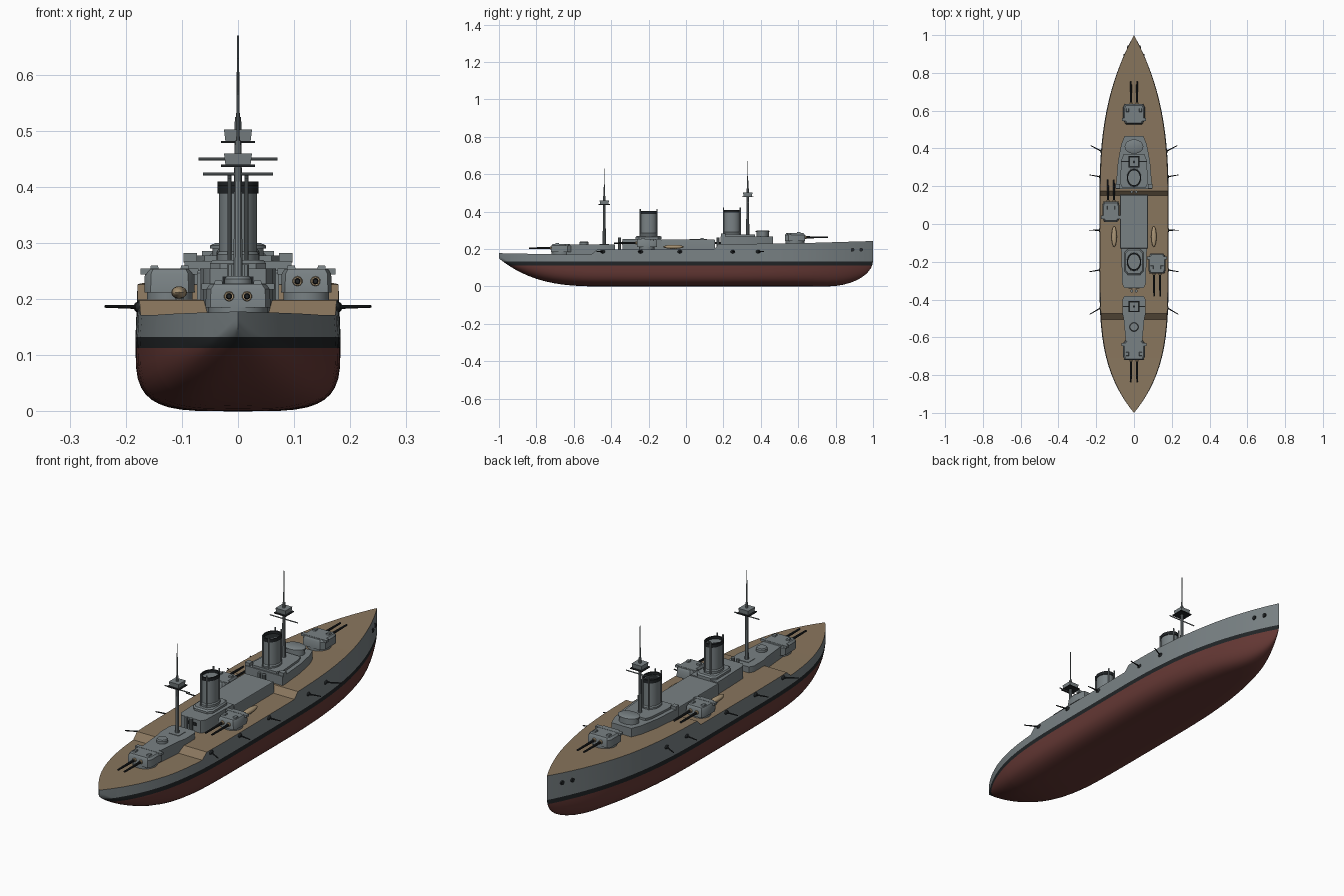
import bpy, bmesh, math
from mathutils import Vector

if "Cube" in bpy.data.objects:
    bpy.data.objects.remove(bpy.data.objects["Cube"])


def material(name, rgb):
    m = bpy.data.materials.new(name)
    m.diffuse_color = (*rgb, 1)
    m.use_nodes = True
    m.node_tree.nodes["Principled BSDF"].inputs["Base Color"].default_value = m.diffuse_color
    return m


RED = material("bottom_red", (0.13, 0.04, 0.035))
BLACK = material("boot_black", (0.015, 0.018, 0.02))
GREY = material("ship_grey", (0.19, 0.22, 0.23))
DECK = material("deck_wood", (0.25, 0.18, 0.11))
TAN = material("boat_tan", (0.40, 0.30, 0.18))


def finish(name, bm, mats=(GREY,), angle=35):
    bmesh.ops.remove_doubles(bm, verts=bm.verts, dist=1e-5)
    bmesh.ops.recalc_face_normals(bm, faces=bm.faces)
    me = bpy.data.meshes.new(name)
    bm.to_mesh(me)
    bm.free()
    ob = bpy.data.objects.new(name, me)
    bpy.context.collection.objects.link(ob)
    for m in mats:
        me.materials.append(m)
    bpy.ops.object.select_all(action='DESELECT')
    ob.select_set(True)
    bpy.context.view_layer.objects.active = ob
    bpy.ops.object.shade_smooth_by_angle(angle=math.radians(angle))
    return ob


def loft(name, outline, levels, at=(0, 0), mat=GREY, turn=1):
    """Stack scaled copies of an outline at (z, scale) levels."""
    bm = bmesh.new()
    rings = [[bm.verts.new((at[0] + turn * x * s, at[1] + turn * y * s, z)) for x, y in outline]
             for z, s in levels]
    n = len(outline)
    for a, b in zip(rings, rings[1:]):
        for i in range(n):
            bm.faces.new((a[i], a[(i + 1) % n], b[(i + 1) % n], b[i]))
    bm.faces.new(rings[0])
    bm.faces.new(rings[-1])
    return finish(name, bm, (mat,))


def mirrored(half):
    return half + [(-x, y) for x, y in reversed(half)]


def ellipse(rx, ry, n=28):
    return [(rx * math.cos(2 * math.pi * i / n), ry * math.sin(2 * math.pi * i / n)) for i in range(n)]


def rect(hx, hy):
    return mirrored([(hx, -hy), (hx, hy)])


def rod(name, p, q, r0, r1=None, mat=GREY, n=10):
    p, q = Vector(p), Vector(q)
    bm = bmesh.new()
    bmesh.ops.create_cone(bm, cap_ends=True, segments=n, radius1=r0,
                          radius2=r0 if r1 is None else r1, depth=(q - p).length)
    bm.transform((q - p).to_track_quat('Z', 'Y').to_matrix().to_4x4())
    bmesh.ops.translate(bm, verts=bm.verts, vec=(p + q) / 2)
    return finish(name, bm, (mat,))


def blob(name, at, size, mat=GREY):
    bm = bmesh.new()
    bmesh.ops.create_uvsphere(bm, u_segments=16, v_segments=10, radius=1)
    bmesh.ops.scale(bm, verts=bm.verts, vec=size)
    bmesh.ops.translate(bm, verts=bm.verts, vec=at)
    return finish(name, bm, (mat,))


# hull lines: half breadth, keel rise and stepped deck height along y
def half_width(y):
    if y > 0.1:
        return 0.183 * (1 - ((y - 0.1) / 0.9) ** 2.7)
    if y < -0.2:
        return 0.183 * (1 - ((-y - 0.2) / 0.8) ** 3.6)
    return 0.183


def keel(y):
    if y > 0.75:
        return 0.14 * (1 - math.sqrt(max(0, 1 - ((y - 0.75) / 0.25) ** 2)))
    return 0.15 * ((-0.4 - y) / 0.6) ** 3.2 if y < -0.4 else 0


STEPS = [(-1, .178), (-.7, .172), (-.505, .172), (-.475, .198), (.15, .2), (.175, .226), (.6, .231), (1, .243)]


def deck(y):
    for (a, za), (b, zb) in zip(STEPS, STEPS[1:]):
        if y <= b:
            return za + (zb - za) * (y - a) / (b - a)
    return STEPS[-1][1]


# hull
bm = bmesh.new()
ys = sorted({round(-math.cos(math.pi * i / 44), 5) for i in range(45)} | {s[0] for s in STEPS})
rings = []
for y in ys:
    w, k, d = half_width(y), keel(y), deck(y)
    zt, p = max(0.13, k + 0.02), 2 / (4 - 2.1 * abs(y) ** 3)
    half = []
    for i in range(11):
        a = math.pi / 2 * i / 10
        c = max(0, math.cos(a))
        half.append((w * math.sin(a) ** p, k + (zt - k) * (1 - c ** p)))
    half.append((w * 0.98, d))
    pts = [(-x, z) for x, z in reversed(half[1:])] + half
    rings.append([bm.verts.new((x, y, z)) for x, z in pts])
for a, b in zip(rings, rings[1:]):
    for i in range(len(a)):
        j = (i + 1) % len(a)
        f = bm.faces.new((a[i], a[j], b[j], b[i]))
        f.material_index = 3 if j == 0 else 2
bmesh.ops.remove_doubles(bm, verts=bm.verts, dist=1e-5)
for z in (0.113, 0.133):
    bmesh.ops.bisect_plane(bm, geom=bm.verts[:] + bm.edges[:] + bm.faces[:], plane_co=(0, 0, z), plane_no=(0, 0, 1))
for f in bm.faces:
    if f.material_index != 3:
        z = f.calc_center_median().z
        f.material_index = 0 if z < 0.113 else 1 if z < 0.133 else 2
finish("hull", bm, (RED, BLACK, GREY, DECK), 30)


# twin-gun turrets
def turret(name, x, y, z, turn, hw, gun):
    body = mirrored([(hw * .75, -.055), (hw, -.035), (hw, .035), (hw * .85, .053)])
    loft(name + "_barbette", ellipse(hw * .9, hw * .9), [(z - .03, 1), (z + .002, 1)], (x, y))
    loft(name + "_house", body, [(z, 1), (z + .033, .98), (z + .042, .86)], (x, y), turn=turn)
    loft(name + "_sight_bar", rect(hw + .007, .009), [(z + .032, 1), (z + .043, 1)], (x, y - turn * .03))
    for s in (-1, 1):
        gx = x + s * .016
        rod(name + "_mantlet", (gx, y + turn * .045, z + .02), (gx, y + turn * .06, z + .02), .01, .008, TAN)
        rod(name + "_barrel", (gx, y + turn * .05, z + .02), (gx, y + turn * gun, z + .02), .006, .004, BLACK)
        loft(name + "_hood", rect(.008, .01), [(z + .04, 1), (z + .048, .8)], (x + s * hw * .6, y + turn * .02))


turret("fore_turret", 0, .583, .243, 1, .057, .175)
turret("aft_turret", 0, -.668, .185, -1, .058, .172)
turret("port_turret", -.122, .066, .212, 1, .045, .17)
turret("starboard_turret", .122, -.21, .212, -1, .045, .175)

# deckhouses
loft("middle_house", rect(.073, .143), [(.19, 1), (.247, 1), (.251, .98)], (0, .012))
loft("aft_funnel_house", mirrored([(.05, -.34), (.062, -.32), (.068, -.13)]), [(.19, 1), (.255, 1)])
loft("aft_funnel_base", mirrored([(.032, -.07), (.05, -.05), (.05, .05), (.032, .07)]),
     [(.25, 1), (.264, 1), (.27, .9)], (0, -.2))
loft("mast_house", mirrored([(.042, -.64), (.055, -.5), (.062, -.47), (.062, -.40), (.05, -.38)]),
     [(.165, 1), (.225, 1)])
loft("fore_house", mirrored([(.095, .185), (.095, .21), (.085, .33), (.068, .42), (.05, .465)]),
     [(.2, 1), (.268, 1)])
loft("bridge_deck", mirrored([(.06, .19), (.075, .22), (.066, .34), (.055, .37)]), [(.265, 1), (.278, 1)])
loft("conning_tower", ellipse(.045, .034), [(.265, 1), (.29, 1), (.29, 1.1), (.296, 1.1), (.3, .9)], (0, .41))
loft("aft_control_tower", ellipse(.024, .024), [(.22, 1), (.236, 1), (.241, .85)], (0, -.545))
for s in (-1, 1):
    loft("bridge_wing", rect(.012, .012), [(.265, 1), (.282, 1)], (s * .085, .2))
    loft("house_window", rect(.01, .002), [(.225, 1), (.24, 1)], (s * .018, -.34), BLACK)

# funnels with dark caps and steam pipes
for name, y, z, top in (("fore_funnel", .245, .27, .41), ("aft_funnel", -.2, .265, .403)):
    oval = ellipse(.034, .043)
    loft(name, oval, [(z, 1.12), (z + .015, 1.12), (z + .02, 1), (top - .012, 1)], (0, y))
    loft(name + "_cap", oval, [(top - .015, 1), (top - .015, 1.08), (top, 1.08), (top, .92), (top - .012, .92)],
         (0, y), BLACK)
    for s in (-1, 1):
        for e in (-1, 1):
            rod(name + "_pipe", (s * .015, y + e * .045, z), (s * .015, y + e * .045, top + .012), .0035)
for y in (-.355, .17):
    for s in (-1, 1):
        rod("vent", (s * .012, y, .19), (s * .012, y, .262), .008)

# masts with fighting tops and yards
for name, y, z0, zp, top, yard, span in (("fore_mast", .33, .26, .485, .67, .45, .07),
                                         ("aft_mast", -.437, .215, .443, .63, .423, .062)):
    rod(name + "_lower", (0, y, z0), (0, y, zp + .04), .009, .006)
    rod(name + "_pole", (0, y, zp + .03), (0, y, top), .0035, .0015)
    loft(name + "_foot", rect(.025, .025), [(z0 - .01, 1), (z0 + .012, 1)], (0, y))
    loft(name + "_floor", rect(.03, .03), [(zp - .007, 1), (zp - .003, 1)], (0, y), BLACK)
    loft(name + "_top", rect(.025, .025), [(zp - .003, .9), (zp + .017, 1)], (0, y))
    rod(name + "_yard", (-span, y, yard), (span, y, yard), .0025)

# boats, side guns and hawse holes on both sides
for s in (-1, 1):
    blob("boat", (s * .105, -.067, .212), (.014, .055, .011), TAN)
    rod("boat_cradle", (s * .105, -.067, .195), (s * .105, -.067, .21), .008)
    for y, aim in ((.385, .03), (.25, .01), (-.033, 0), (-.243, -.01), (-.445, -.033)):
        x = half_width(y) * .985
        blob("casemate", (s * (x - .004), y, .186), (.01, .014, .01), BLACK)
        rod("side_gun", (s * x, y, .186), (s * (x + .057), y + aim, .187), .0035, .0022, BLACK)
    for y in (.89, .935):
        x = half_width(y) * .985
        rod("hawse_hole", (s * (x - .01), y, .197), (s * (x + .003), y + .001, .197), .01, mat=BLACK, n=14)
